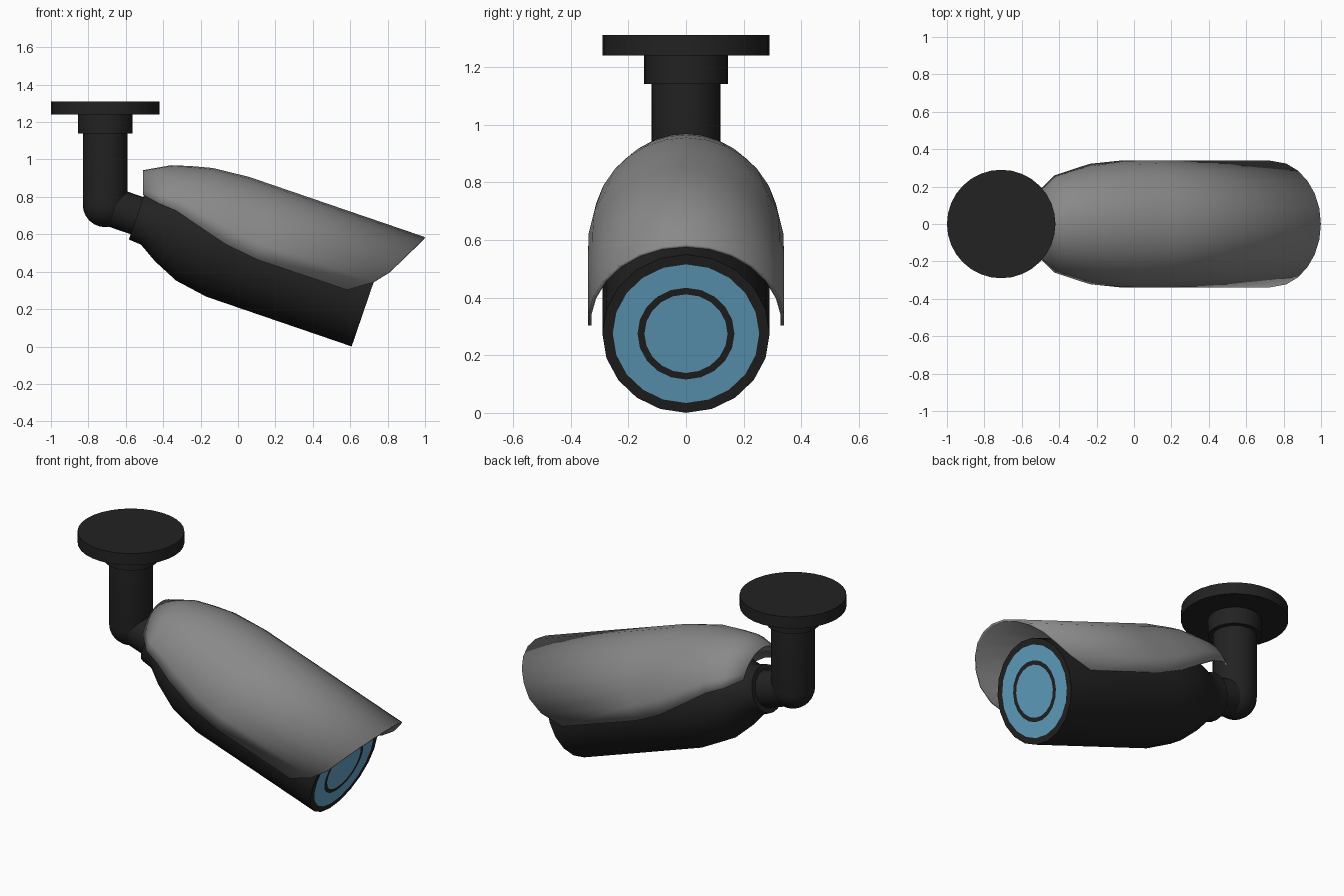
import bpy, bmesh, math
from mathutils import Matrix, Vector

if "Cube" in bpy.data.objects:
    bpy.data.objects.remove(bpy.data.objects["Cube"])

TILT = math.radians(18.9)
ELBOW = Vector((-0.71, 0, 0.758))
# local z runs along the tilted camera axis, local -x is "up" on the camera
AXIS = Matrix.Translation(ELBOW) @ Matrix.Rotation(math.pi / 2 + TILT, 4, 'Y')
POST = Matrix.Translation((-0.71, 0, 0))


def material(name, rgb):
    m = bpy.data.materials.new(name)
    m.diffuse_color = (*rgb, 1)
    m.use_nodes = True
    m.node_tree.nodes["Principled BSDF"].inputs["Base Color"].default_value = m.diffuse_color
    return m


DARK = material("dark_plastic", (0.016, 0.016, 0.016))
GREY = material("grey_metal", (0.25, 0.25, 0.25))
BLUE = material("blue_glass", (0.13, 0.38, 0.58))


def finish(name, bm, mat, matrix, recalc=True):
    bmesh.ops.remove_doubles(bm, verts=bm.verts, dist=1e-5)
    if recalc:
        bmesh.ops.recalc_face_normals(bm, faces=bm.faces)
    me = bpy.data.meshes.new(name)
    bm.to_mesh(me)
    bm.free()
    ob = bpy.data.objects.new(name, me)
    bpy.context.collection.objects.link(ob)
    me.materials.append(mat)
    ob.matrix_world = matrix
    bpy.ops.object.select_all(action='DESELECT')
    ob.select_set(True)
    bpy.context.view_layer.objects.active = ob
    bpy.ops.object.shade_smooth_by_angle(angle=math.radians(40))
    return ob


def lathe(name, profile, mat, matrix, n=20):
    """Spin (height, radius) points around local z."""
    bm = bmesh.new()
    vs = [bm.verts.new((r, 0, h)) for h, r in profile]
    es = [bm.edges.new(p) for p in zip(vs, vs[1:])]
    bmesh.ops.spin(bm, geom=vs + es, cent=(0, 0, 0), axis=(0, 0, 1),
                   angle=2 * math.pi, steps=n, use_duplicate=False)
    bmesh.ops.remove_doubles(bm, verts=bm.verts, dist=1e-5)
    bmesh.ops.dissolve_degenerate(bm, edges=bm.edges, dist=1e-5)
    return finish(name, bm, mat, matrix)


def interp(x, pts):
    """Piecewise linear lookup, pts sorted by x."""
    for (x0, y0), (x1, y1) in zip(pts, pts[1:]):
        if x <= x1:
            return y0 + (y1 - y0) * (x - x0) / (x1 - x0)
    return pts[-1][1]


# ceiling mount: plate, collar, and post with a rounded elbow
lathe("mount_plate", [(1.24, 0), (1.24, 0.29), (1.31, 0.29), (1.31, 0)], DARK, POST, 32)
lathe("mount_collar", [(1.14, 0), (1.14, 0.145), (1.24, 0.145), (1.24, 0)], DARK, POST, 24)
elbow = [(0.758 - 0.12 * math.cos(a), 0.12 * math.sin(a))
         for a in (i * math.pi / 12 for i in range(7))]
lathe("mount_post", elbow + [(1.14, 0.12), (1.14, 0)], DARK, POST, 24)

# neck and camera body
lathe("neck", [(0, 0), (0, 0.105), (0.2, 0.105), (0.2, 0)], DARK, AXIS)
F = 1.492
lathe("camera_body", [(0.18, 0), (0.18, 0.135), (0.25, 0.14), (0.35, 0.20), (0.49, 0.261),
                      (0.67, 0.29), (F, 0.29), (F, 0.254), (F - 0.01, 0.254), (F - 0.01, 0)],
      DARK, AXIS)


# front window, lens ring and lens
def front_ring(name, outer, inner, mat):
    b = F - 0.01
    lathe(name, [(b, inner), (b, outer), (F, outer), (F, inner), (b, inner)], mat, AXIS)


front_ring("front_window", 0.254, 0.168, BLUE)
front_ring("lens_ring", 0.168, 0.144, DARK)
lathe("lens", [(F - 0.01, 0), (F - 0.01, 0.144), (F, 0.144), (F, 0)], BLUE, AXIS)

# sun hood: rows of (position along axis, radius, height of lower edge)
ROWS = [(0.131, 0.19, 0.116), (0.265, 0.264, 0.10), (0.37, 0.295, 0.093), (0.48, 0.322, 0.062),
        (0.68, 0.34, 0.008), (0.86, 0.34, -0.014), (1.371, 0.34, -0.012)]
BACK = [(0.116, 0.174), (0.24, 0.131)]
FRONT = [(-0.012, 1.371), (0.10, 1.53), (0.39, 1.673)]
LIFT, SEG = 0.05, 14
bm = bmesh.new()
grid = []
for k, (t, r, low) in enumerate(ROWS):
    reach = math.acos((low - LIFT) / r)
    row = []
    for i in range(SEG + 1):
        phi = reach * (2 * i / SEG - 1)
        up = LIFT + r * math.cos(phi)
        y = r * math.sin(phi) if up > LIFT else math.copysign(r, phi)
        pos = interp(up, BACK) if k == 0 else interp(up, FRONT) if k == len(ROWS) - 1 else t
        row.append(bm.verts.new((-up, y, pos)))
    grid.append(row)
for a, b in zip(grid, grid[1:]):
    for i in range(SEG):
        bm.faces.new((a[i], a[i + 1], b[i + 1], b[i]))
bm.normal_update()
top = min(bm.faces, key=lambda f: f.calc_center_median().x)
if top.normal.x > 0:
    bmesh.ops.reverse_faces(bm, faces=bm.faces)
hood = finish("sun_hood", bm, GREY, AXIS, recalc=False)
shell = hood.modifiers.new("thickness", 'SOLIDIFY')
shell.thickness = 0.012
shell.offset = -1
